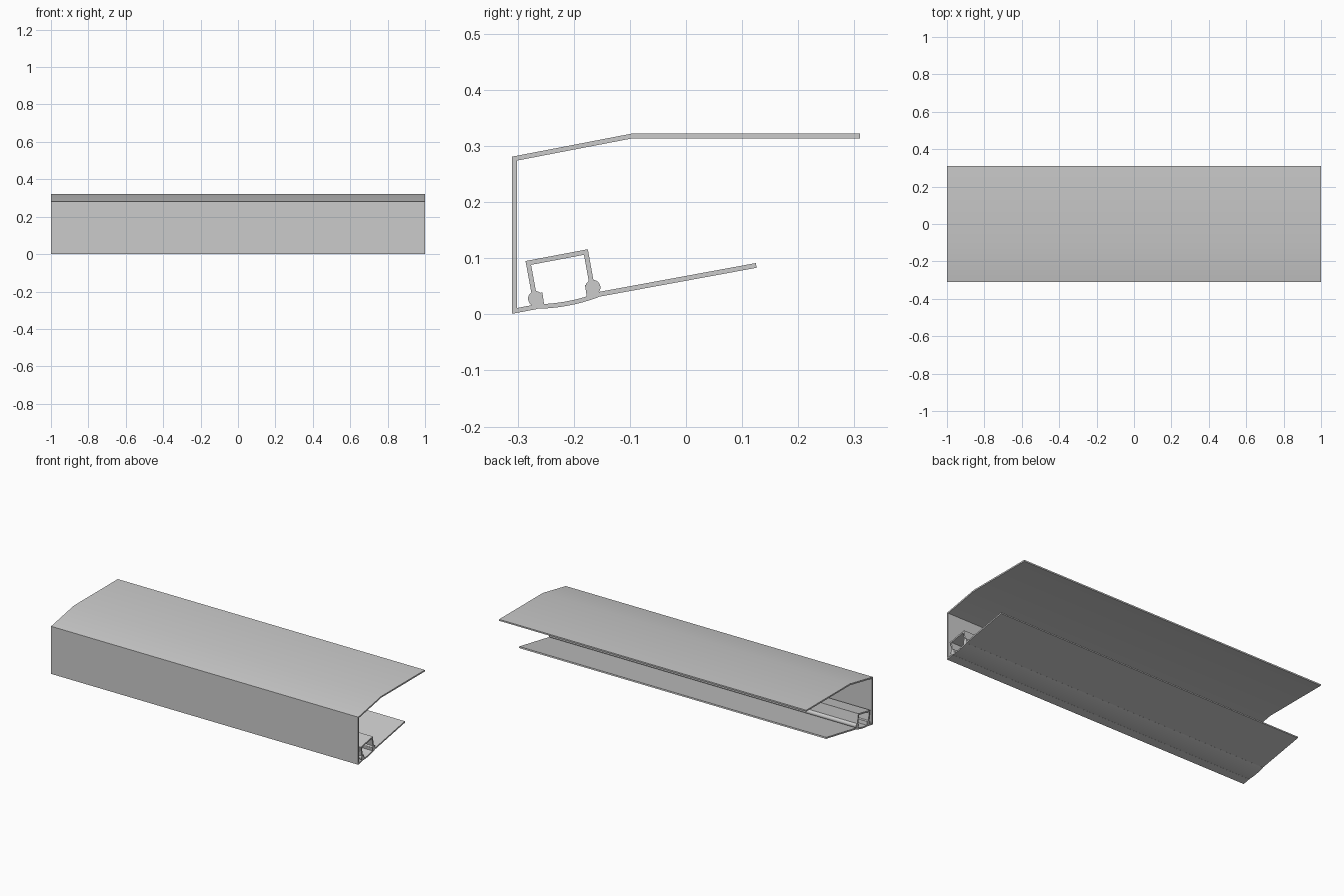
import bpy, bmesh, math
from mathutils import Vector

if "Cube" in bpy.data.objects:
    bpy.data.objects.remove(bpy.data.objects["Cube"])

HALF = 1.0     # half length along x
T = 0.0085     # sheet thickness


def extrude(name, pts):
    """Closed (y, z) outline extruded along the full length in x."""
    bm = bmesh.new()
    face = bm.faces.new([bm.verts.new((-HALF, y, z)) for y, z in pts])
    out = bmesh.ops.extrude_face_region(bm, geom=[face])
    verts = [v for v in out["geom"] if isinstance(v, bmesh.types.BMVert)]
    bmesh.ops.translate(bm, verts=verts, vec=(2 * HALF, 0, 0))
    bmesh.ops.recalc_face_normals(bm, faces=bm.faces)
    me = bpy.data.meshes.new(name)
    bm.to_mesh(me)
    bm.free()
    me.shade_smooth()
    me.set_sharp_from_angle(angle=math.radians(30))
    ob = bpy.data.objects.new(name, me)
    bpy.context.collection.objects.link(ob)
    return ob


def sheet(name, path, t=T):
    """Bent sheet: outer path thickened to its left with mitred corners."""
    p = [Vector(q) for q in path]
    dirs = [(b - a).normalized() for a, b in zip(p, p[1:])]
    norms = [Vector((-d.y, d.x)) for d in dirs]
    inner = []
    for i, q in enumerate(p):
        a = norms[max(i - 1, 0)]
        b = norms[min(i, len(norms) - 1)]
        inner.append(q + (a + b) * (t / (1 + a.dot(b))))
    return extrude(name, [tuple(q) for q in p + inner[::-1]])


def arc(a, b, sag, n=12):
    """Shallow arc from a to b bulging to the right by sag."""
    a, b = Vector(a), Vector(b)
    d = b - a
    side = Vector((d.y, -d.x)).normalized()
    return [a + d * (i / n) + side * sag * (1 - (2 * i / n - 1) ** 2)
            for i in range(n + 1)]


def bead(name, cy, cz, r, n=24):
    extrude(name, [(cy + r * math.cos(2 * math.pi * i / n),
                    cz + r * math.sin(2 * math.pi * i / n)) for i in range(n)])


# Outer shell: top, sloped shoulder, front face, short bottom return
sheet("outer_shell", [(0.31, 0.322), (-0.097, 0.322), (-0.31, 0.281),
                      (-0.31, 0.001), (-0.265, 0.0095)])

# Lower flange
sheet("lower_flange", [(-0.157, 0.031), (0.126, 0.083)])

# Tilted inner channel
sheet("inner_channel", [(-0.163, 0.050), (-0.175, 0.116),
                        (-0.286, 0.095), (-0.274, 0.030)])

# Curved cover closing the channel underneath
sheet("curved_cover", arc((-0.266, 0.010), (-0.155, 0.031), 0.005), 0.008)

# Snap beads at the channel feet and hooks of the cover
bead("left_bead", -0.268, 0.028, 0.0135)
bead("right_bead", -0.166, 0.048, 0.0135)
extrude("left_hook", [(-0.268, 0.012), (-0.252, 0.012),
                      (-0.256, 0.039), (-0.270, 0.036)])
extrude("right_hook", [(-0.176, 0.026), (-0.157, 0.032),
                       (-0.163, 0.056), (-0.180, 0.052)])
